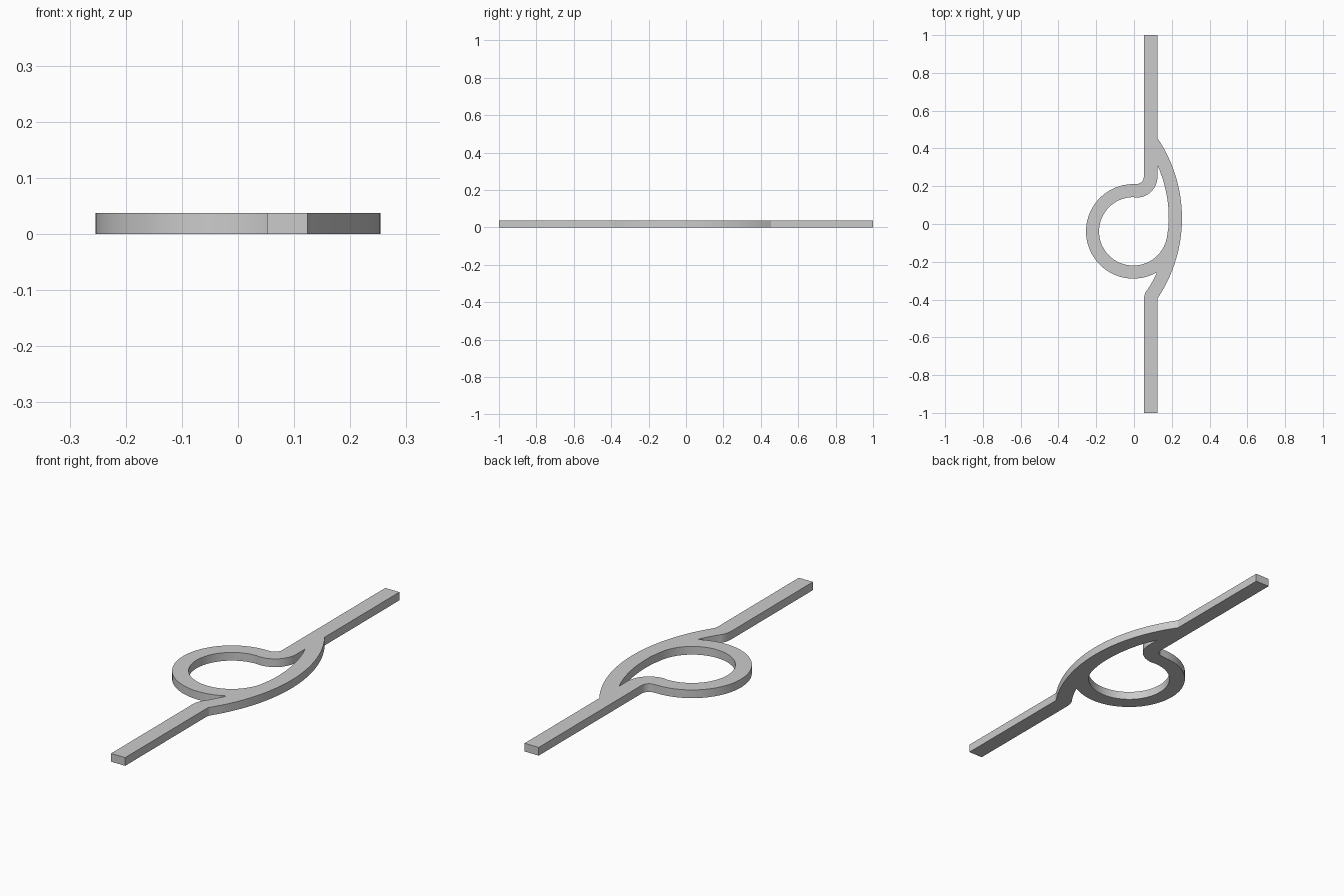
import bpy
import bmesh
from math import cos, sin, radians, acos, atan2, sqrt, degrees

cube = bpy.data.objects.get("Cube")
if cube:
    bpy.data.objects.remove(cube, do_unlink=True)

HEIGHT = 0.038
BAR_L, BAR_R = 0.052, 0.124          # straight channel edges
WIDTH = BAR_R - BAR_L
R_SMALL, R_BIG = 0.038, 0.11         # fillets on either side of a bend
BOW = (-0.506, 0.03)                 # centre of the bowed branch
BOW_IN, BOW_OUT = 0.69, 0.76
RING = (-0.004, -0.039)              # centre of the return loop
RING_IN, RING_OUT = 0.181, 0.25


def arc(centre, radius, start, end, steps):
    """Points along an arc, angles in degrees."""
    out = []
    for i in range(steps + 1):
        a = radians(start + (end - start) * i / steps)
        out.append((centre[0] + radius * cos(a), centre[1] + radius * sin(a)))
    return out


# Lower bend touches the bow from outside; upper bend runs into the loop
bend_x = BAR_R + R_SMALL
reach = BOW_OUT + R_SMALL
low_bend = (bend_x, BOW[1] - sqrt(reach ** 2 - (bend_x - BOW[0]) ** 2))
low_angle = degrees(atan2(low_bend[1] - BOW[1], bend_x - BOW[0]))
top_bend = (BAR_R - R_BIG, 0.25)
join_out = degrees(acos((BAR_R - BOW[0]) / BOW_OUT))
join_in = degrees(acos((BAR_R - BOW[0]) / BOW_IN))

outline = [(BAR_L, -1), (BAR_R, -1)]
outline += arc(low_bend, R_SMALL, 180, 180 + low_angle, 8)
outline += arc(BOW, BOW_OUT, low_angle, join_out, 40)[1:]
outline += [(BAR_R, 1), (BAR_L, 1)]
outline += arc(top_bend, R_SMALL, 0, -90, 14)
outline += arc(RING, RING_OUT, 90, 299, 60)
outline += arc(BOW, BOW_IN, -25, low_angle, 8)
outline += arc(low_bend, R_BIG, 180 + low_angle, 180, 8)[1:]

opening = arc(top_bend, R_BIG, 0, -90, 16)
opening += arc(RING, RING_IN, 90, 355, 70)
opening += arc(BOW, BOW_IN, -4, join_in, 24)

# Fill the flat profile with its opening, then raise it to a slab
bm = bmesh.new()
edges = []
for loop in (outline, opening):
    verts = [bm.verts.new((x, y, 0)) for x, y in loop]
    edges += [bm.edges.new((v, verts[i - 1])) for i, v in enumerate(verts)]
bmesh.ops.triangle_fill(bm, edges=edges, use_beauty=True, use_dissolve=False)
lifted = bmesh.ops.extrude_face_region(bm, geom=bm.faces[:], use_keep_orig=True)
top = [g for g in lifted["geom"] if isinstance(g, bmesh.types.BMVert)]
bmesh.ops.translate(bm, verts=top, vec=(0, 0, HEIGHT))
bmesh.ops.recalc_face_normals(bm, faces=bm.faces[:])

mesh = bpy.data.meshes.new("looped_channel")
bm.to_mesh(mesh)
bm.free()
channel = bpy.data.objects.new("looped_channel", mesh)
bpy.context.collection.objects.link(channel)

# Plain grey material
grey = bpy.data.materials.new("light_grey")
grey.use_nodes = True
colour = (0.6, 0.6, 0.6, 1)
grey.diffuse_color = colour
grey.node_tree.nodes["Principled BSDF"].inputs["Base Color"].default_value = colour
mesh.materials.append(grey)

# Smooth curved walls, crisp rims
bpy.ops.object.select_all(action="DESELECT")
channel.select_set(True)
bpy.context.view_layer.objects.active = channel
bpy.ops.object.shade_smooth_by_angle(angle=radians(25))
